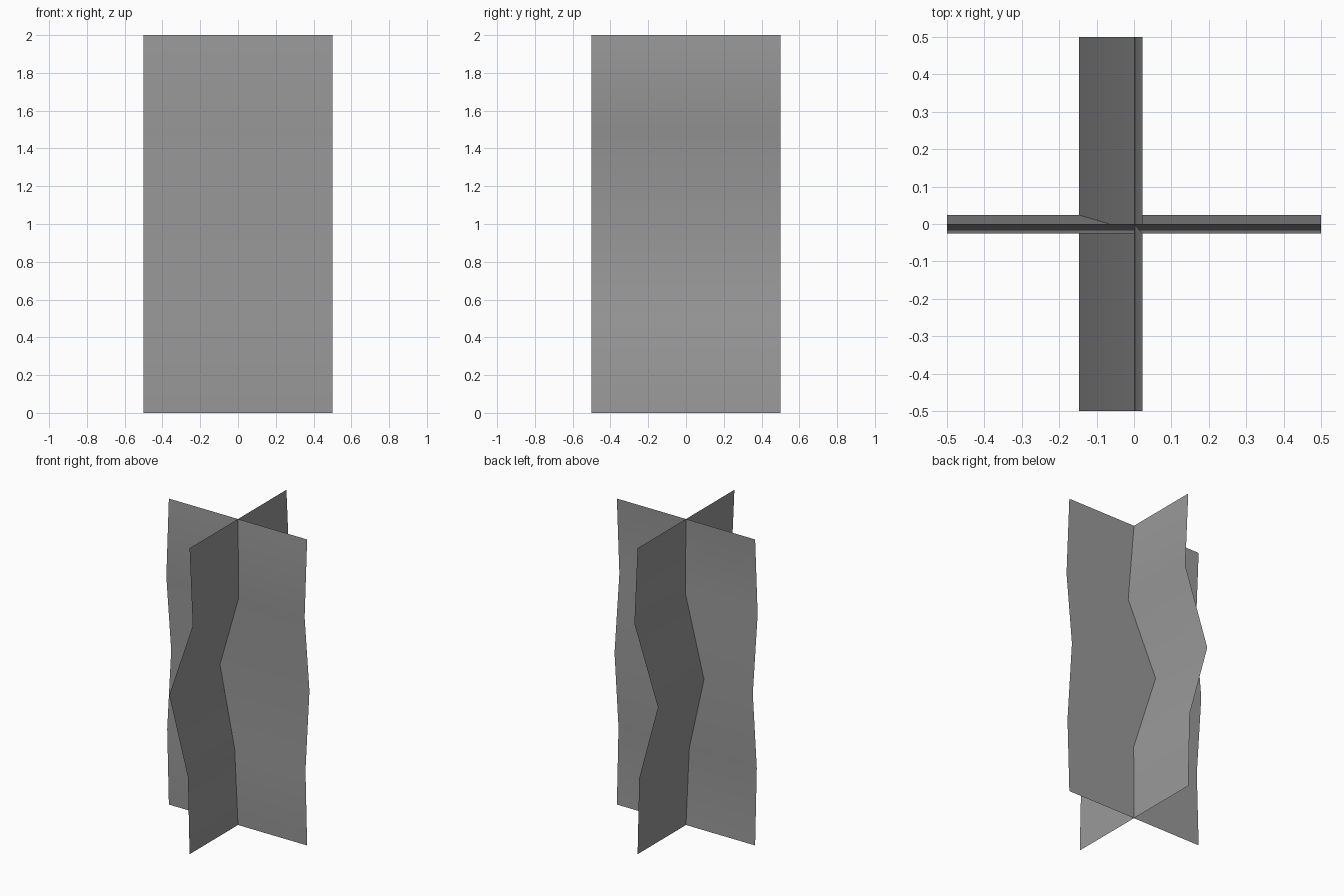
import bpy

if "Cube" in bpy.data.objects:
    bpy.data.objects.remove(bpy.data.objects["Cube"])

LEVELS = (0.0, 0.5, 1.0, 1.5, 2.0)

grey = bpy.data.materials.new("dark_grey")
grey.diffuse_color = (0.32, 0.32, 0.32, 1)
grey.use_nodes = True
grey.node_tree.nodes["Principled BSDF"].inputs["Base Color"].default_value = grey.diffuse_color


def bent_sheet(name, offsets, swap):
    """Upright one-unit-wide sheet, pushed sideways at each height."""
    verts = []
    for z, off in zip(LEVELS, offsets):
        for side in (-0.5, 0.5):
            verts.append((off, side, z) if swap else (side, off, z))
    faces = [(2 * i, 2 * i + 1, 2 * i + 3, 2 * i + 2)
             for i in range(len(LEVELS) - 1)]
    mesh = bpy.data.meshes.new(name)
    mesh.from_pydata(verts, [], faces)
    mesh.materials.append(grey)
    mesh.shade_smooth()
    mesh.update()
    obj = bpy.data.objects.new(name, mesh)
    bpy.context.collection.objects.link(obj)
    return obj


# Sheet running left to right, gently waved
bent_sheet("wide_sheet", (0, -0.017, 0.024, -0.026, 0), False)
# Sheet running front to back, bent strongly at mid height
bent_sheet("deep_sheet", (0, -0.012, -0.147, 0.023, 0), True)
